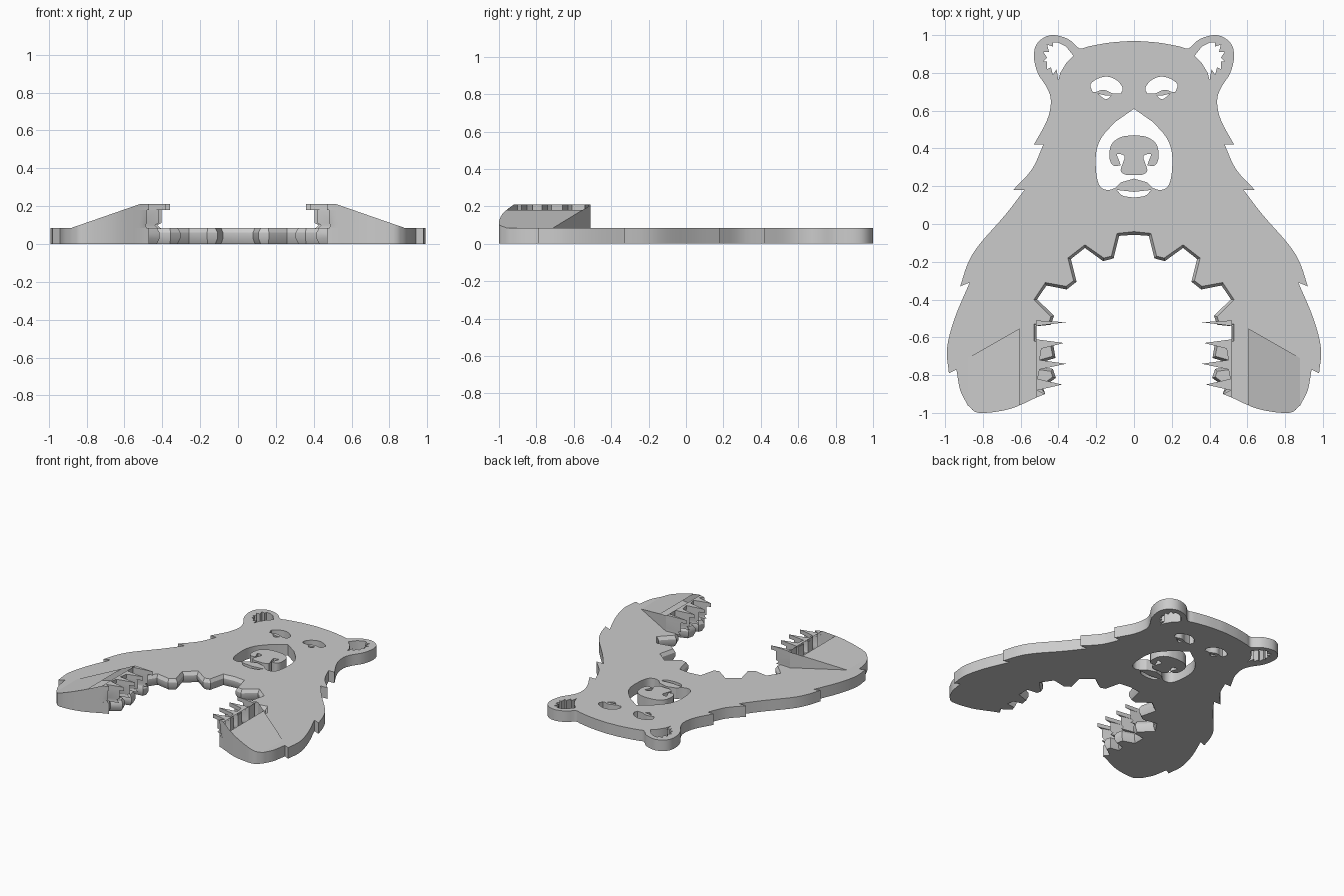
import bpy
import bmesh
from mathutils import Vector

THICK = 0.085     # slab thickness
TOP = 0.21        # height of the raised paws

cube = bpy.data.objects.get("Cube")
if cube:
    bpy.data.objects.remove(cube, do_unlink=True)

grey = bpy.data.materials.new("plain grey")
grey.use_nodes = True
grey.diffuse_color = (0.6, 0.6, 0.6, 1)
grey.node_tree.nodes["Principled BSDF"].inputs["Base Color"].default_value = (0.6, 0.6, 0.6, 1)


def points(*pairs):
    """Points given in hundredths of a unit."""
    return [Vector(p) / 100 for p in pairs]


def smooth(pts, steps=4):
    """Open spline through the given points."""
    ext = [pts[0] * 2 - pts[1]] + pts + [pts[-1] * 2 - pts[-2]]
    out = []
    for a, b, c, d in zip(ext, ext[1:], ext[2:], ext[3:]):
        for i in range(steps):
            t = i / steps
            out.append((b * 2 + (c - a) * t + (a * 2 - b * 5 + c * 4 - d) * t * t
                        + (b * 3 - a - c * 3 + d) * t ** 3) / 2)
    return out + [pts[-1]]


def chain(*arcs):
    """Join arcs end to end, dropping repeated points."""
    out = []
    for arc in arcs:
        for p in arc:
            if not out or (p - out[-1]).length > 0.0005:
                out.append(p)
    return out


def flip(pts):
    return [Vector((-p.x, p.y)) for p in pts]


def whole(half):
    """Close a half loop that starts and ends on the centre line."""
    return half + flip(half[1:-1])[::-1]


def both(loop):
    return [loop, flip(loop)]


def loft(bm, loop, layers, shape=None):
    """Stack copies of a loop and wall them; return the two end loops' edges."""
    rings = []
    for z, amount in layers:
        ring = shape(loop, amount) if shape else loop
        rings.append([bm.verts.new((p.x, p.y, z)) for p in ring])
    n = len(loop)
    for low, high in zip(rings, rings[1:]):
        for i in range(n):
            j = (i + 1) % n
            bm.faces.new((low[i], low[j], high[j], high[i]))
    return [[bm.edges.get((r[i], r[(i + 1) % n])) for i in range(n)]
            for r in (rings[0], rings[-1])]


def cap(bm, edges):
    bmesh.ops.triangle_fill(bm, use_beauty=True, edges=edges)


def finish(bm, name):
    bmesh.ops.recalc_face_normals(bm, faces=bm.faces[:])
    mesh = bpy.data.meshes.new(name)
    bm.to_mesh(mesh)
    bm.free()
    mesh.materials.append(grey)
    obj = bpy.data.objects.new(name, mesh)
    bpy.context.collection.objects.link(obj)
    bpy.ops.object.select_all(action='DESELECT')
    obj.select_set(True)
    bpy.context.view_layer.objects.active = obj
    bpy.ops.object.shade_smooth_by_angle(angle=0.5)


def slab(name, loop, holes=(), layers=((0, 0), (THICK, 0)), shape=None):
    bm = bmesh.new()
    low, high = loft(bm, loop, layers, shape)
    for hole in holes:
        a, b = loft(bm, hole, ((0, 0), (THICK, 0)))
        low += a
        high += b
    cap(bm, low)
    cap(bm, high)
    finish(bm, name)


# Outer silhouette: head and ear, three fur tufts, wrist, palm
head = smooth(points((0, 97), (13, 96), (24, 94), (29, 93), (35, 98), (44, 100), (51, 96),
                     (53, 89), (51, 80), (46, 72), (44, 65), (46, 55), (53, 42)))
cheek = smooth(points((48, 42), (54, 29), (64, 18)))
shoulder = smooth(points((58, 18), (68, 5), (82, -11), (88, -21), (92, -33)))
forearm = smooth(points((87, -31), (95, -50), (99, -66), (98, -79)))
wrist = smooth(points((94, -77), (92, -88), (88, -96)))
palm = smooth(points((88, -96), (82, -100), (66, -98), (52, -92), (47, -90)))

# Toothed opening between the arms, from palm up to the centre
teeth = points((50, -86), (43, -81), (44, -78), (51, -77), (50, -72), (43, -70), (44, -65),
               (53, -62), (53, -53), (45, -52), (44, -49), (53, -40), (47, -31), (36, -33),
               (32, -30), (35, -18), (26, -11), (16, -18), (12, -17), (9, -5), (0, -4))

half = chain(head, cheek, shoulder, forearm, wrist, palm, teeth)
outline = whole(half)
first = len(half) - len(teeth)
last = len(half) + len(teeth) - 1


def ridge(loop, amount):
    """Push the toothed edge into the opening."""
    out = []
    for i, p in enumerate(loop):
        if first <= i < last:
            a = (p - loop[i - 1]).normalized()
            b = (loop[(i + 1) % len(loop)] - p).normalized()
            d = (a + b).normalized()
            p = p + Vector((-d.y, d.x)) * amount
        out.append(p)
    return out


# Cut-outs for ears, eyes, muzzle and lip
ear = points((40, 96), (36, 94), (32, 89), (36, 85), (39, 80), (40, 76), (41, 82), (43, 79),
             (44, 83), (46, 82), (46, 86), (48, 86), (46, 88), (48, 91), (45, 91), (46, 95),
             (43, 94), (43, 96))
eye = chain(smooth(points((22, 70), (23, 74), (19, 77), (14, 78), (9, 76), (6, 72), (7, 69))),
            smooth(points((11, 69), (16, 71), (20, 70))))
lid = chain(smooth(points((19, 69), (15, 66), (12, 68))), points((15, 68)))
muzzle = whole(chain(points((0, 61)),
                     smooth(points((10, 54), (17, 46), (20, 38), (20, 27), (18, 20), (14, 18),
                                   (10, 19))),
                     smooth(points((7, 22), (0, 24)))))
lip = whole(chain(points((0, 17)), smooth(points((9, 18), (6, 15), (0, 14)))))

slab("bear_body", outline, both(ear) + both(eye) + both(lid) + [muzzle, lip],
     ((0, 0), (0.03, 0.017), (0.06, 0.017), (THICK, 0)), ridge)

# Nose standing free in the muzzle
nose = whole(chain(smooth(points((0, 47), (7, 46), (12, 42), (13, 35), (11, 31), (7, 31))),
                   smooth(points((8, 34), (9, 37), (5, 36), (6, 32), (7, 28), (4, 26), (0, 26)))))
slab("nose", nose)

# Raised paws: stepped claws inside, sloping away to the wrist outside
claws = points((51, -88), (38, -85), (51, -82), (50, -77), (36, -74), (50, -72),
               (49, -66), (37, -63), (52, -61), (52, -54), (36, -52))
paw = chain(points((53, -51), (88, -71)), palm, claws)


def shorten(loop, amount):
    """Pull claw tips back towards the paw."""
    return [Vector((p.x + (0.51 - p.x) * amount, p.y)) if p.x < 0.51 else p for p in loop]


for name, side in (("left_paw", 1), ("right_paw", -1)):
    bm = bmesh.new()
    ends = loft(bm, paw, ((0.08, 0.3), (0.10, 0.45), (0.11, 0.3), (0.18, 0.3),
                          (0.18, 0), (TOP, 0)), shorten)
    for edges in ends:
        cap(bm, edges)
    bmesh.ops.bisect_plane(bm, geom=bm.verts[:] + bm.edges[:] + bm.faces[:], dist=0.0001,
                           plane_co=(0.52, 0, TOP), plane_no=(TOP - THICK, 0, 0.36),
                           clear_outer=True)
    cap(bm, [e for e in bm.edges if e.is_boundary])
    bmesh.ops.scale(bm, vec=(side, 1, 1), verts=bm.verts[:])
    finish(bm, name)
